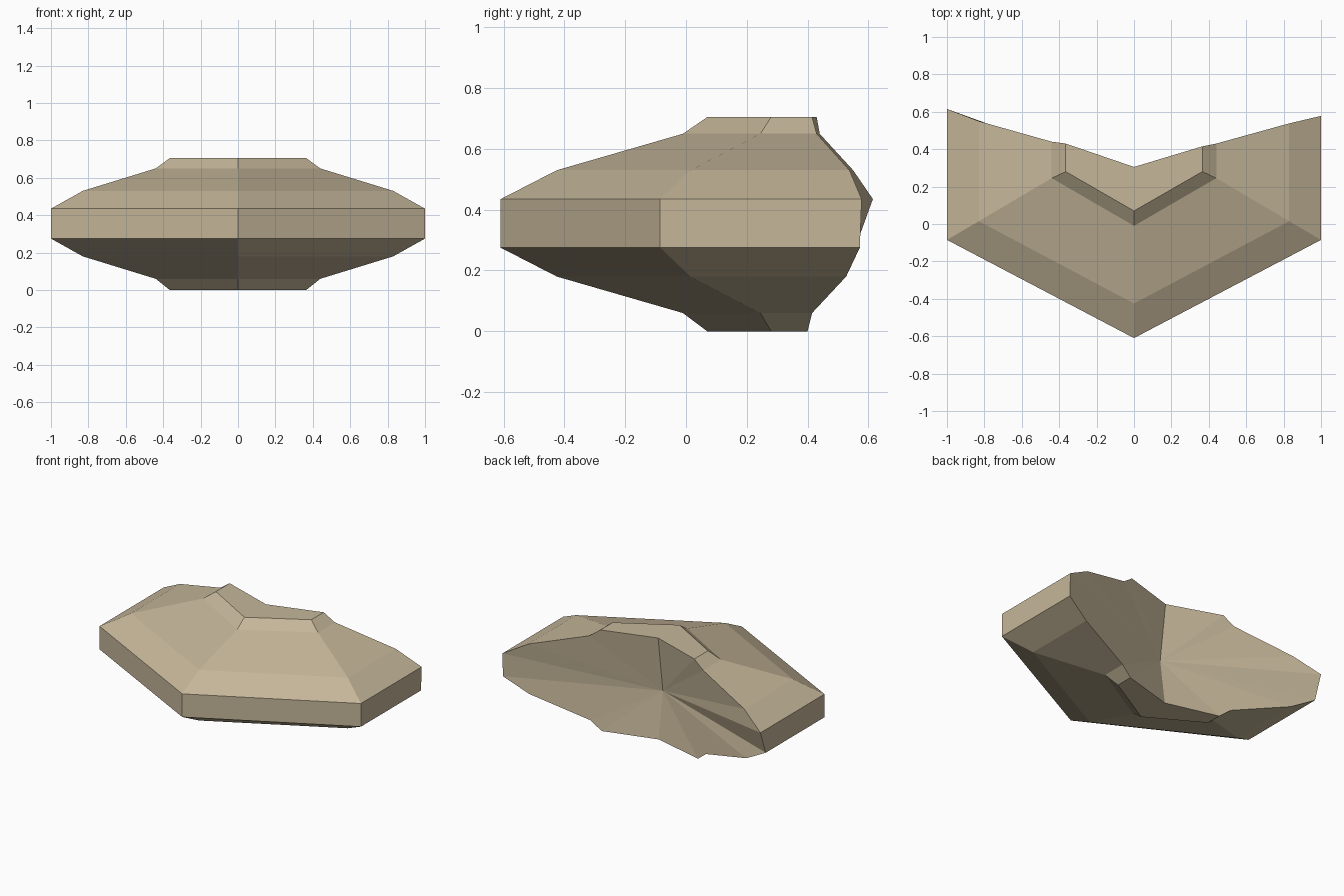
import bpy, bmesh

if "Cube" in bpy.data.objects:
    bpy.data.objects.remove(bpy.data.objects["Cube"])

# Horizontal sections: z, half width, apex y, corner y, left rear y, right rear y
SECTIONS = [
    (0.00, 0.365, 0.07, 0.28, 0.39, 0.40),
    (0.06, 0.44, -0.01, 0.245, 0.41, 0.415),
    (0.18, 0.83, -0.425, 0.015, 0.527, 0.527),
    (0.275, 1.0, -0.61, -0.085, 0.557, 0.572),
    (0.435, 1.0, -0.61, -0.085, 0.615, 0.578),
    (0.53, 0.83, -0.425, 0.015, 0.55, 0.538),
    (0.65, 0.44, -0.01, 0.245, 0.44, 0.43),
    (0.705, 0.365, 0.07, 0.28, 0.43, 0.415),
]

stone = bpy.data.materials.new("tan stone")
stone.diffuse_color = (0.56, 0.47, 0.32, 1)
stone.use_nodes = True
stone.node_tree.nodes["Principled BSDF"].inputs["Base Color"].default_value = stone.diffuse_color

bm = bmesh.new()

# Faceted front shell: left rear, left corner, apex, right corner, right rear
rings = []
for z, w, apex, corner, left, right in SECTIONS:
    points = [(-w, left), (-w, corner), (0, apex), (w, corner), (w, right)]
    rings.append([bm.verts.new((x, y, z)) for x, y in points])
for low, high in zip(rings, rings[1:]):
    for i in range(4):
        bm.faces.new((low[i], low[i + 1], high[i + 1], high[i]))

# Flat top and bottom, each folded around the rear notch
bottom_notch = bm.verts.new((0, 0.297, 0))
top_notch = bm.verts.new((0, 0.305, 0.705))
for ring, notch in ((rings[0], bottom_notch), (rings[-1], top_notch)):
    bm.faces.new((ring[0], ring[1], ring[2], notch))
    bm.faces.new((ring[2], ring[3], ring[4], notch))

# Broken rear: facets fanning out from the hollow in the middle
hollow = bm.verts.new((0, 0.253, 0.32))
for side in (0, 4):
    edge = [bottom_notch] + [r[side] for r in rings] + [top_notch]
    for a, b in zip(edge, edge[1:]):
        bm.faces.new((hollow, a, b))

bmesh.ops.recalc_face_normals(bm, faces=bm.faces)
mesh = bpy.data.meshes.new("faceted_rock")
bm.to_mesh(mesh)
bm.free()
mesh.materials.append(stone)
rock = bpy.data.objects.new("faceted_rock", mesh)
bpy.context.collection.objects.link(rock)
